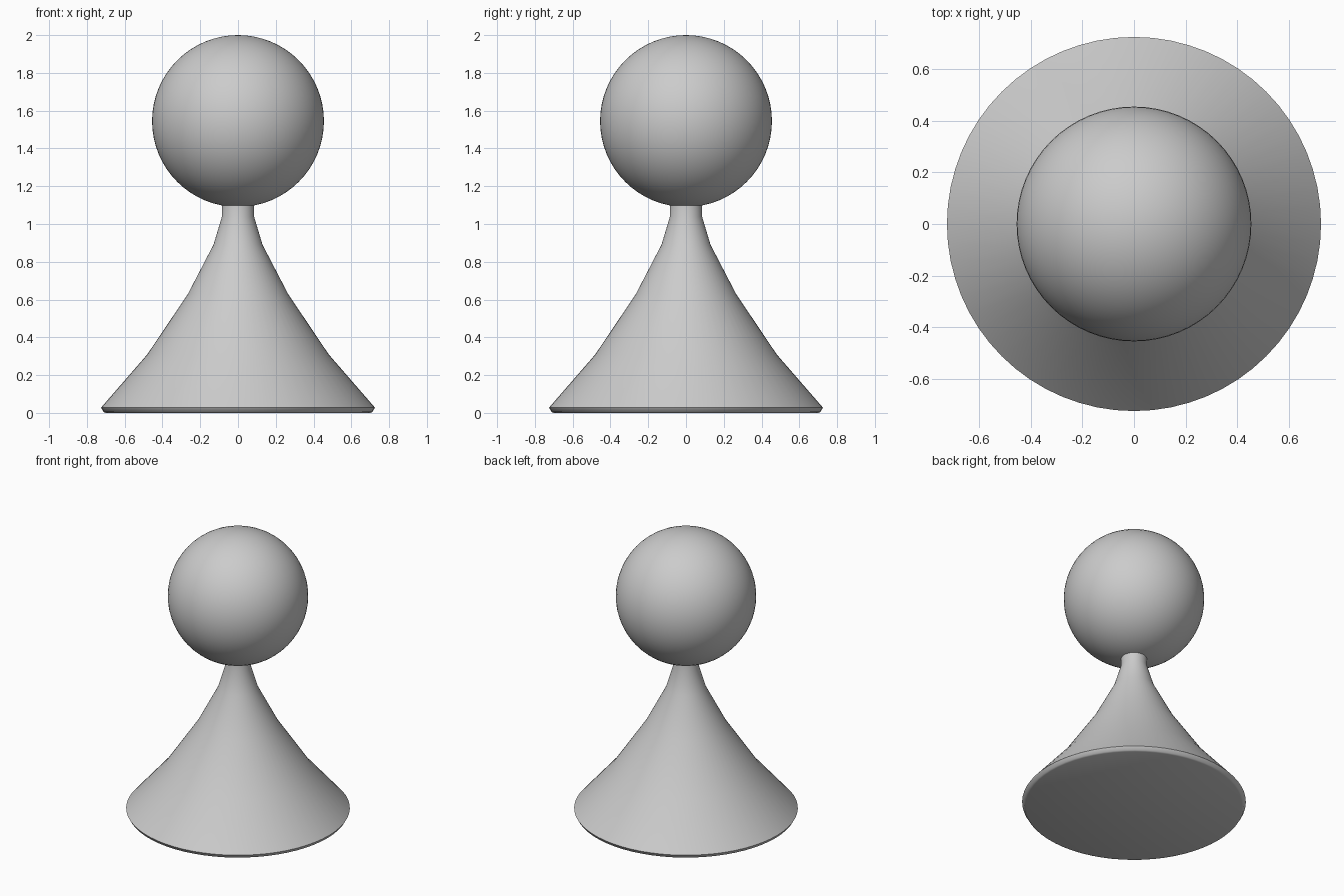
import bpy
import bmesh
import math

cube = bpy.data.objects.get("Cube")
if cube:
    bpy.data.objects.remove(cube, do_unlink=True)

SIDES = 64

# Single grey finish
grey = bpy.data.materials.new("light_grey")
grey.use_nodes = True
colour = (0.6, 0.6, 0.6, 1)
grey.diffuse_color = colour
grey.node_tree.nodes["Principled BSDF"].inputs["Base Color"].default_value = colour


def finish(name, bm, angle):
    """Turn a bmesh into a smooth-shaded grey object."""
    bmesh.ops.recalc_face_normals(bm, faces=bm.faces)
    mesh = bpy.data.meshes.new(name)
    bm.to_mesh(mesh)
    bm.free()
    mesh.materials.append(grey)
    obj = bpy.data.objects.new(name, mesh)
    bpy.context.collection.objects.link(obj)
    bpy.ops.object.select_all(action="DESELECT")
    obj.select_set(True)
    bpy.context.view_layer.objects.active = obj
    bpy.ops.object.shade_smooth_by_angle(angle=math.radians(angle))
    return obj


def turned(name, profile, angle):
    """Stack rings of (radius, height) and cap both ends."""
    bm = bmesh.new()
    rings = []
    for radius, height in profile:
        rings.append([bm.verts.new((radius * math.cos(a), radius * math.sin(a), height))
                      for a in (math.tau * i / SIDES for i in range(SIDES))])
    for low, high in zip(rings, rings[1:]):
        for i in range(SIDES):
            j = (i + 1) % SIDES
            bm.faces.new((low[i], low[j], high[j], high[i]))
    bm.faces.new(rings[0][::-1])
    bm.faces.new(rings[-1])
    return finish(name, bm, angle)


# Flared body with a bevelled foot, tapering to a slim neck
turned("body", [(0.7, 0), (0.712, 0.005), (0.725, 0.028), (0.48, 0.31), (0.265, 0.63),
                (0.13, 0.89), (0.085, 1.04), (0.083, 1.12)], 40)

# Round head
bm = bmesh.new()
bmesh.ops.create_uvsphere(bm, u_segments=SIDES, v_segments=SIDES // 2, radius=0.455)
bmesh.ops.translate(bm, verts=bm.verts, vec=(0, 0, 1.545))
finish("head", bm, 60)
